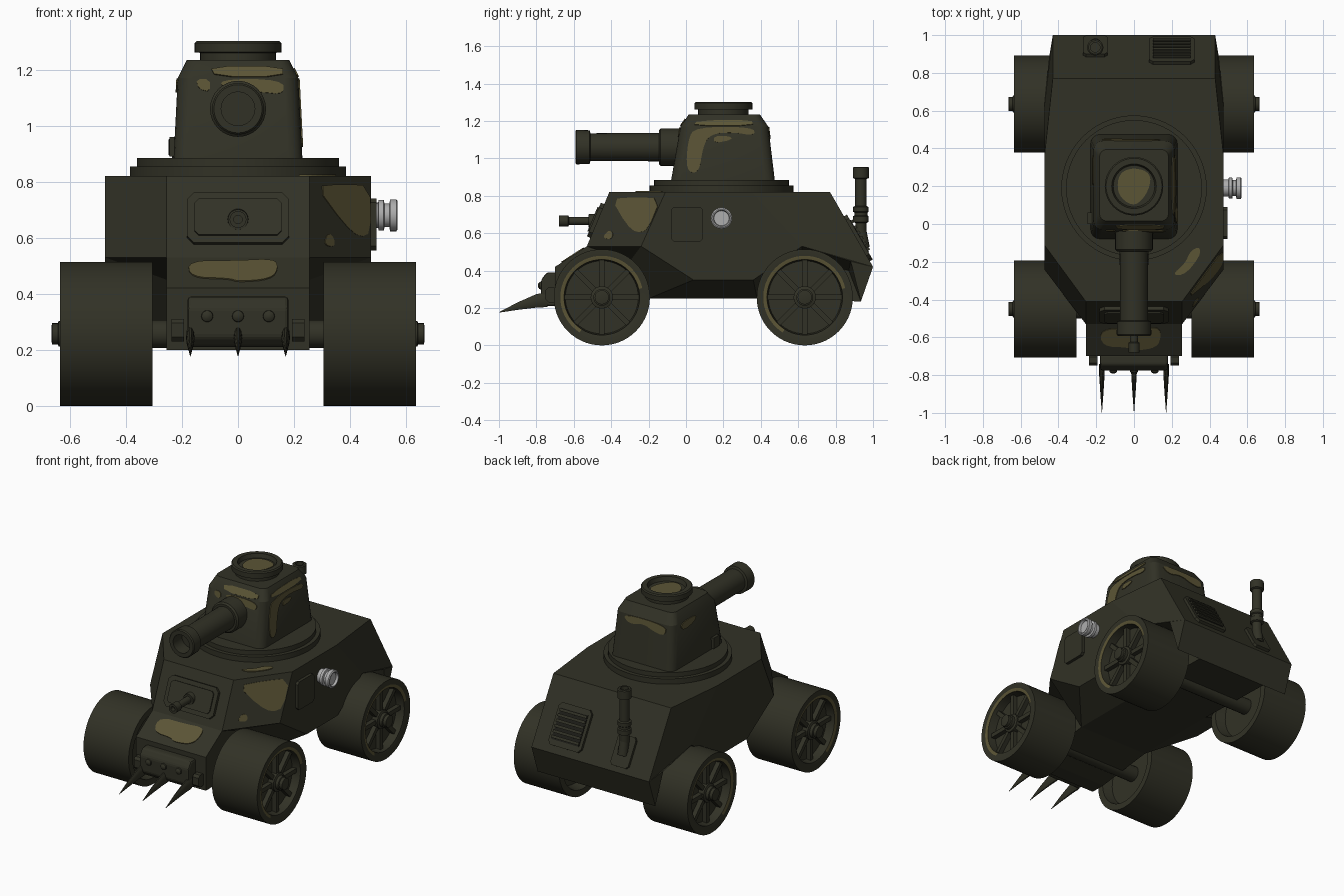
import bpy, bmesh, math
from mathutils import Vector

if "Cube" in bpy.data.objects:
    bpy.data.objects.remove(bpy.data.objects["Cube"])


def material(name, rgb, metal=0.0):
    m = bpy.data.materials.new(name)
    m.use_nodes = True
    m.diffuse_color = (*rgb, 1)
    bsdf = m.node_tree.nodes["Principled BSDF"]
    bsdf.inputs["Base Color"].default_value = (*rgb, 1)
    bsdf.inputs["Roughness"].default_value = 0.8
    return m


OLIVE = material("dark_olive", (0.031, 0.031, 0.019))
TAN = material("camouflage_tan", (0.105, 0.09, 0.036))
SILVER = material("silver", (0.42, 0.42, 0.42))
DARK = material("dark_recess", (0.012, 0.012, 0.009))


def finish(name, bm, mats=(OLIVE,), rule=None, smooth=35):
    bmesh.ops.remove_doubles(bm, verts=bm.verts, dist=1e-5)
    bmesh.ops.recalc_face_normals(bm, faces=bm.faces)
    if rule:
        for f in bm.faces:
            f.material_index = rule(f.calc_center_median())
    me = bpy.data.meshes.new(name)
    bm.to_mesh(me)
    bm.free()
    for m in mats:
        me.materials.append(m)
    if smooth:
        me.polygons.foreach_set("use_smooth", [True] * len(me.polygons))
        me.set_sharp_from_angle(angle=math.radians(smooth))
    ob = bpy.data.objects.new(name, me)
    bpy.context.collection.objects.link(ob)
    return ob


def loft(bm, rings, caps=True):
    rows = [[bm.verts.new(p) for p in ring] for ring in rings]
    n = len(rows[0])
    for a, b in zip(rows, rows[1:]):
        for i in range(n):
            bm.faces.new((a[i], a[(i + 1) % n], b[(i + 1) % n], b[i]))
    if caps:
        bm.faces.new(rows[0])
        bm.faces.new(rows[-1])


def lathe(name, profile, origin=(0, 0, 0), axis=(0, 0, 1), segs=32, **kw):
    """Revolve (distance, radius) pairs about an axis."""
    q = Vector(axis).to_track_quat("Z", "Y")
    bm = bmesh.new()
    loft(bm, [[Vector(origin) + q @ Vector((r * math.cos(k * math.tau / segs),
               r * math.sin(k * math.tau / segs), t)) for k in range(segs)]
              for t, r in profile], caps=False)
    bmesh.ops.dissolve_degenerate(bm, dist=1e-5, edges=bm.edges)
    return finish(name, bm, **kw)


def plate(name, origin, u, v, pts, mat=TAN, lift=0.005, rounds=0):
    """Thin slab with outline pts in the plane origin + a*u + b*v."""
    for _ in range(rounds):
        pts = [(p[0] * (1 - t) + q[0] * t, p[1] * (1 - t) + q[1] * t)
               for p, q in zip(pts, pts[1:] + pts[:1]) for t in (0.25, 0.75)]
    o, u, v = Vector(origin), Vector(u), Vector(v)
    n = u.cross(v).normalized()
    base = [o + u * a + v * b for a, b in pts]
    bm = bmesh.new()
    loft(bm, [[p - n * 0.002 for p in base], [p + n * lift for p in base]])
    return finish(name, bm, (mat,), smooth=0)


def rect(x0, x1, y0, y1, c=0.0):
    if not c:
        return [(x0, y0), (x1, y0), (x1, y1), (x0, y1)]
    return [(x0 + c, y0), (x1 - c, y0), (x1, y0 + c), (x1, y1 - c),
            (x1 - c, y1), (x0 + c, y1), (x0, y1 - c), (x0, y0 + c)]


def extrude_x(name, profile, x0, x1):
    bm = bmesh.new()
    loft(bm, [[(x, y, z) for y, z in profile] for x in (x0, x1)])
    return finish(name, bm, smooth=0)


# Armoured hull: half the corners, mirrored
P = dict(A=(.255, -.41, .82), B=(.475, -.11, .82), C=(.475, .35, .82), D=(.43, .77, .82),
         a=(.255, -.53, .53), b=(.475, -.24, .53), s=(.475, .04, .35), t=(.475, .36, .35),
         c=(.475, .62, .53), d=(.45, .88, .45), e=(.43, 1.0, .42), f=(.43, .935, .235),
         i=(.255, -.3, .45), j=(.255, -.2, .25), k=(.255, .38, .25), l=(.255, .62, .46),
         m=(.255, .87, .4), n=(.255, .935, .235))
bm = bmesh.new()
V = {(key, s): bm.verts.new((s * p[0], p[1], p[2])) for key, p in P.items() for s in (1, -1)}
for s in (1, -1):
    for word in "AabB BbstcC CceD cde dfe abi bsji stkj tclk cdml dfnm".split():
        bm.faces.new([V[ch, s] for ch in word])
for word in ("ABCD", "Aa", "De", "ef"):
    bm.faces.new([V[ch, 1] for ch in word] + [V[ch, -1] for ch in reversed(word)])
finish("hull", bm, smooth=0)
extrude_x("lower_body", [(-.5, .54), (-.53, .53), (-.7, .42), (-.7, .2), (-.6, .2), (-.2, .25),
                         (.38, .25), (.935, .235), (.97, .4), (.6, .6)], -.255, .255)

# Wheels, spokes, hubs and axles
for label, cy in (("front", -.45), ("rear", .635)):
    for side, s in (("left", 1), ("right", -1)):
        o, ax = Vector((0, cy, .257)), (s, 0, 0)

        def rim_paint(c):
            dy, dz = c.y - cy, c.z - .257
            return int(.2 < math.hypot(dy, dz) < .222 and abs(c.x) > .6 and dy * .7 - dz < .1)
        lathe(f"{label}_{side}_wheel",
              [(.37, 0), (.37, .2), (.305, .215), (.305, .257), (.635, .257), (.635, .222),
               (.63, .202), (.575, .195), (.575, 0)], o, ax, 56, mats=(OLIVE, TAN), rule=rim_paint)
        lathe(f"{label}_{side}_hub", [(.57, .06), (.615, .06), (.62, .045), (.64, .045), (.643, .038),
                                      (.663, .038), (.665, .03), (.665, 0)], o, ax, 24)
        bm = bmesh.new()
        for k in range(8):
            a = k * math.tau / 8
            d, w = Vector((0, math.cos(a), math.sin(a))), Vector((0, -math.sin(a), math.cos(a)))
            loft(bm, [[o + Vector((s * x, 0, 0)) + d * r + w * h for r, h in rect(.04, .2, -.014, .014)]
                      for x in (.57, .605)])
        finish(f"{label}_{side}_spokes", bm, smooth=0)
    lathe(f"{label}_axle", [(-.4, .05), (.4, .05)], (0, cy, .257), (1, 0, 0), 20)

# Turret ring and turret
lathe("turret_ring", [(.81, .385), (.855, .385), (.855, .36), (.885, .36), (.885, 0)], (0, .19, 0), segs=56)


def rounded(z, hx, y0, y1, r):
    cy, hy, out = (y0 + y1) / 2, (y1 - y0) / 2, []
    for sx, sy, a0 in ((1, 1, 0), (-1, 1, 90), (-1, -1, 180), (1, -1, 270)):
        for st in range(5):
            a = math.radians(a0 + st * 22.5)
            out.append((sx * (hx - r) + r * math.cos(a), cy + sy * (hy - r) + r * math.sin(a), z))
    return out


bm = bmesh.new()
loft(bm, [rounded(.88, .23, -.08, .475, .05), rounded(1.17, .215, -.03, .44, .05),
          rounded(1.235, .183, .015, .395, .04)])
finish("turret", bm, smooth=25)
lathe("turret_hatch", [(1.22, .135), (1.26, .135), (1.262, .155), (1.295, .155), (1.302, .148),
                       (1.302, .118), (1.275, .11), (1.275, 0)], (0, .2, 0), segs=40)
plate("hatch_patch", (0, .2, 1.275), (1, 0, 0), (0, 1, 0),
      [(-.09, -.03), (-.08, .07), (0, .1), (.09, .07), (.08, -.02), (.02, -.1), (-.04, -.09)], rounds=2)
extrude_x("turret_side_box", [(.0, .89), (.06, .89), (.06, .96), (.0, .96)], -.245, -.2)

# Main gun with bored muzzle
gun = (0, 0, 1.06)
lathe("gun_collar", [(.0, .1), (.135, .1), (.145, .09), (.145, .05)], gun, (0, -1, 0))
lathe("gun_barrel", [(.1, .076), (.52, .074)], gun, (0, -1, 0))
lathe("gun_muzzle", [(.51, .07), (.515, .09), (.585, .092), (.592, .086), (.592, .06), (.5, .06), (.5, 0)],
      gun, (0, -1, 0))

# Front gun port on the sloped plate
front = ((0, -.749, 0), (1, 0, 0), (0, .12 / .29, 1))
plate("gun_port_frame", *front, rect(-.182, .182, .575, .755, .025), OLIVE, .02)
plate("gun_port_panel", *front, rect(-.155, .155, .60, .73, .015), OLIVE, .028)
lathe("small_gun", [(.46, .04), (.52, .036), (.52, .022), (.625, .022), (.63, .03), (.68, .03), (.68, .015),
                    (.65, .015), (.65, 0)], (0, 0, .665), (0, -1, 0), 20)

# Bumper with rivets, brackets and spikes
bar = extrude_x("bumper", [(-.69, .21), (-.74, .21), (-.775, .245), (-.775, .35), (-.745, .39), (-.69, .39)],
                -.18, .18)
bev = bar.modifiers.new("edge", "BEVEL")
bev.width, bev.segments = .012, 2
for k in (-1, 0, 1):
    lathe("rivet", [(.77, .022), (.783, .02), (.79, .01), (.791, 0)], (k * .11, 0, .32), (0, -1, 0), 14)
    bm = bmesh.new()
    loft(bm, [[(k * .17 + .016 * sc * math.cos(a), y, z + .042 * sc * math.sin(a))
               for a in [i * math.tau / 10 for i in range(10)]]
              for y, z, sc in ((-.74, .245, 1), (-.8, .238, .9), (-.9, .21, .5), (-.998, .177, .04))])
    finish("spike", bm, smooth=45)
for s in (-1, 1):
    x = s * .215
    extrude_x("bumper_bracket", [(y, z) for y, z in rect(-.75, -.69, .23, .31, .015)], x - .022, x + .022)

# Left side: filler cap and access door
lathe("filler_cap", [(.46, .045), (.5, .045), (.502, .055), (.52, .055), (.523, .042), (.54, .042), (.543, .057),
                     (.565, .057), (.57, .05), (.57, .044), (.555, .04), (.555, 0)],
      (0, .19, .68), (1, 0, 0), 28, mats=(SILVER,))
plate("access_door", (.475, 0, 0), (0, 1, 0), (0, 0, 1), rect(-.08, .09, .555, .74, .015), OLIVE, .02)

# Rear slope: grille and exhaust
slope = ((0, .77 + .23 * .82 / .4, 0), (-1, 0, 0), (0, -.23 / .4, 1))
plate("grille_frame", *slope, rect(-.32, -.08, .46, .69, .02), OLIVE, .018)
plate("grille_opening", *slope, rect(-.30, -.10, .49, .66), DARK, .021)
for k in range(6):
    z = .497 + k * .029
    plate("grille_bar", *slope, rect(-.30, -.10, z, z + .015), OLIVE, .032)
plate("exhaust_base", *slope, rect(.14, .27, .45, .62, .015), OLIVE, .018)
lathe("exhaust_pipe", [(.6, .03), (.655, .03), (.66, .042), (.69, .042), (.695, .035), (.71, .035), (.715, .042),
                       (.74, .042), (.745, .031), (.89, .031), (.895, .043), (.95, .043), (.955, .036),
                       (.955, .025), (.9, .025), (.9, 0)], (-.205, .935, 0), segs=20)
lathe("exhaust_elbow", [(0, .028), (.1, .033)], (-.205, .935, .62), (0, .15, -1), 20)
lathe("exhaust_stub", [(0, .033), (.08, .035)], (-.205, .955, .55), (0, -.9, -.45), 20)

# Camouflage patches on the hull
plate("nose_patch", (0, -1.349, 0), (1, 0, 0), (0, .17 / .11, 1),
      [(-.18, .515), (-.17, .455), (-.03, .452), (.0, .44), (.12, .45), (.145, .49), (.13, .522), (0, .515)],
      rounds=2)
A, B, a = Vector(P["A"]), Vector(P["B"]), Vector(P["a"])
plate("cheek_patch", a, B - A, A - a, [(.1, .87), (.5, .9), (.97, .88), (.98, .3), (.8, .24), (.55, .4)], rounds=1)
plate("cheek_spot", a, B - A, A - a, [(.22, .15), (.4, .12), (.38, .25), (.28, .3)], rounds=2)
plate("deck_patch", (0, 0, .82), (1, 0, 0), (0, 1, 0),
      [(.2, -.27), (.27, -.27), (.35, -.17), (.35, -.12), (.3, -.14), (.27, -.21)], rounds=2)

# Camouflage patches on the turret
tf = ((0, -.08 - .05 * .88 / .29, 0), (1, 0, 0), (0, .05 / .29, 1))
plate("turret_front_patch", *tf, [(-.08, 1.165), (.16, 1.165), (.165, 1.11), (.08, 1.12), (-.03, 1.12)], rounds=2)
plate("turret_front_spot", *tf, [(-.15, 1.165), (-.1, 1.165), (-.1, 1.12), (-.14, 1.13)], rounds=1)
plate("turret_front_upper_patch", (0, -.03 - .045 * 1.17 / .065, 0), (1, 0, 0), (0, .045 / .065, 1),
      [(-.1, 1.21), (.16, 1.21), (.16, 1.173), (-.08, 1.173)], rounds=1)
side = ((.23 + .015 * .88 / .29, 0, 0), (0, 1, 0), (-.015 / .29, 0, 1))
plate("turret_left_patch", *side, [(0, .93), (.07, .92), (.09, 1.06), (.13, 1.13), (.25, 1.14), (.37, 1.12),
                                  (.36, 1.168), (.05, 1.168), (.01, 1.1)], rounds=2)
plate("turret_left_spot", *side, [(.15, 1.08), (.25, 1.1), (.23, 1.12), (.15, 1.12)], rounds=1)
plate("turret_left_upper_patch", (.215 + .032 * 1.17 / .065, 0, 0), (0, 1, 0), (-.032 / .065, 0, 1),
      [(.04, 1.173), (.36, 1.173), (.35, 1.205), (.06, 1.2)], rounds=1)
plate("turret_back_patch", (0, .475 + .035 * .88 / .29, 0), (-1, 0, 0), (0, -.035 / .29, 1),
      [(-.16, 1.168), (.17, 1.168), (.16, 1.1), (.08, 1.11), (.0, 1.14), (-.1, 1.11)], rounds=2)
plate("turret_right_patch", (-.23 - .015 * .88 / .29, 0, 0), (0, -1, 0), (.015 / .29, 0, 1),
      [(-.37, 1.168), (-.2, 1.168), (-.22, 1.13), (-.35, 1.11)], rounds=2)
